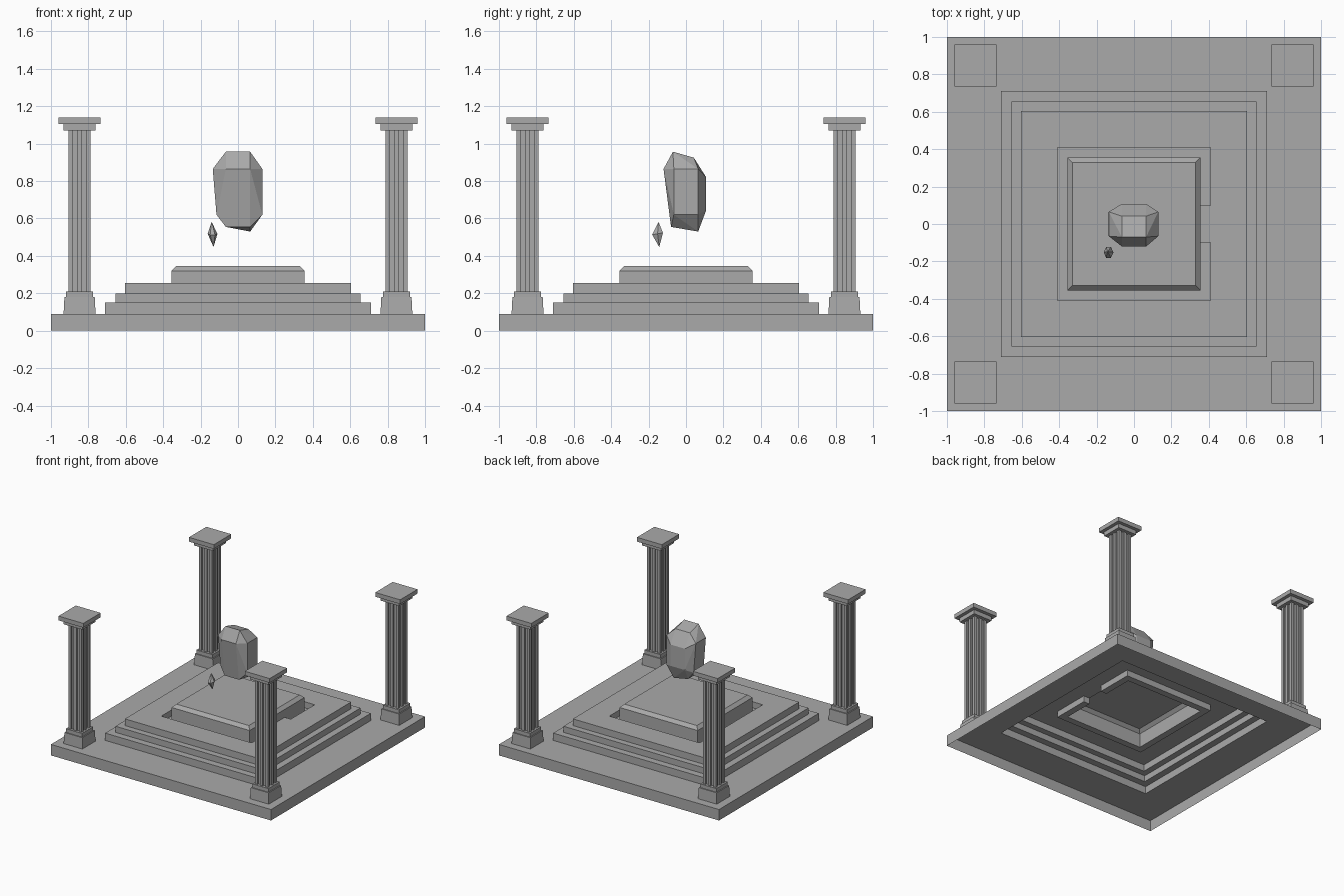
import bpy, bmesh, math
from mathutils import Vector

cube = bpy.data.objects.get("Cube")
if cube:
    bpy.data.objects.remove(cube, do_unlink=True)

stone = bpy.data.materials.new("grey_stone")
stone.use_nodes = True
GREY = (0.4, 0.4, 0.4, 1)
stone.diffuse_color = GREY
stone.node_tree.nodes["Principled BSDF"].inputs["Base Color"].default_value = GREY


def finish(bm, name):
    """Turn a bmesh into a flat-shaded stone object."""
    mesh = bpy.data.meshes.new(name)
    bm.to_mesh(mesh)
    bm.free()
    mesh.materials.append(stone)
    obj = bpy.data.objects.new(name, mesh)
    bpy.context.collection.objects.link(obj)
    return obj


def loft(bm, rings, bottom=True):
    """Skin matching counter-clockwise rings, capping the last one."""
    rows = [[bm.verts.new(p) for p in ring] for ring in rings]
    n = len(rows[0])
    for a, b in zip(rows, rows[1:]):
        for i in range(n):
            j = (i + 1) % n
            bm.faces.new((a[i], a[j], b[j], b[i]))
    bm.faces.new(rows[-1])
    if bottom:
        bm.faces.new(rows[0][::-1])


def square(half, z, c=(0, 0)):
    return [(c[0] + sx * half, c[1] + sy * half, z)
            for sx, sy in ((-1, -1), (1, -1), (1, 1), (-1, 1))]


# Stepped terrace with a sunken channel around the raised altar, open below
DECK, FLOOR = 0.255, 0.205
IN, OUT, GAP = 0.355, 0.41, 0.10
profile = [(1, 0), (1, 0.09), (0.71, 0.09), (0.71, 0.15), (0.655, 0.15),
           (0.655, 0.2), (0.605, 0.2), (0.605, DECK), (OUT, DECK),
           (OUT, FLOOR), (IN, FLOOR), (IN, DECK), (IN, 0.32), (0.33, 0.345)]
bm = bmesh.new()
loft(bm, [square(h, z) for h, z in profile], bottom=False)

# Crossing that interrupts the channel on the left side
for y in (-GAP, GAP):
    near = [f for f in bm.faces if 0.35 < f.calc_center_median().x < 0.42]
    geom = near + list({e for f in near for e in f.edges}) + list({v for f in near for v in f.verts})
    bmesh.ops.bisect_plane(bm, geom=geom, plane_co=(0, y, 0), plane_no=(0, 1, 0))
gone = []
for f in bm.faces:
    c = f.calc_center_median()
    if IN - 0.01 < c.x < OUT + 0.01 and abs(c.y) < GAP and c.z < DECK - 0.001:
        gone.append(f)
bmesh.ops.delete(bm, geom=gone, context='FACES')


def quad(*points):
    bm.faces.new([bm.verts.new(p) for p in points])


quad((IN, -GAP, DECK), (OUT, -GAP, DECK), (OUT, GAP, DECK), (IN, GAP, DECK))
quad((IN, -GAP, FLOOR), (OUT, -GAP, FLOOR), (OUT, -GAP, DECK), (IN, -GAP, DECK))
quad((OUT, GAP, FLOOR), (IN, GAP, FLOOR), (IN, GAP, DECK), (OUT, GAP, DECK))
bmesh.ops.remove_doubles(bm, verts=bm.verts, dist=0.0005)
finish(bm, "stepped_terrace")


def fluted(half, depth, z, c):
    """Square outline with two grooves on every side."""
    s = half / 5
    cuts = [(-5 * s, 0), (-3 * s, 0), (-3 * s, depth), (-s, depth), (-s, 0),
            (s, 0), (s, depth), (3 * s, depth), (3 * s, 0)]
    ring = []
    for k in range(4):
        ca, sa = round(math.cos(k * math.pi / 2)), round(math.sin(k * math.pi / 2))
        for u, d in cuts:
            v = d - half
            ring.append((c[0] + u * ca - v * sa, c[1] + u * sa + v * ca, z))
    return ring


# Four corner columns
foot = [(0.0855, 0.09), (0.081, 0.18), (0.073, 0.18), (0.073, 0.21)]
head = [(0.085, 1.07), (0.085, 1.105), (0.113, 1.105), (0.113, 1.14)]
for side, sx in (("left", 1), ("right", -1)):
    for end, sy in (("front", -1), ("back", 1)):
        c = (sx * 0.847, sy * 0.847)
        bm = bmesh.new()
        loft(bm, [square(h, z, c) for h, z in foot])
        loft(bm, [fluted(0.059, 0.012, z, c) for z in (0.21, 1.07)])
        loft(bm, [square(h, z, c) for h, z in head])
        finish(bm, f"{end}_{side}_column")


def hull(points, name):
    """Faceted convex stone around the points."""
    bm = bmesh.new()
    for p in points:
        bm.verts.new(p)
    res = bmesh.ops.convex_hull(bm, input=bm.verts)
    loose = [v for v in res["geom_interior"] if isinstance(v, bmesh.types.BMVert)]
    bmesh.ops.delete(bm, geom=loose, context='VERTS')
    bmesh.ops.dissolve_limit(bm, angle_limit=math.radians(3),
                             verts=bm.verts, edges=bm.edges)
    bmesh.ops.recalc_face_normals(bm, faces=bm.faces)
    return finish(bm, name)


# Large floating crystal: small ends joined by two eight-sided girdles
W = 0.065
pts = []
for s in (-W, W):
    pts += [(s, -0.07, 0.957), (s, 0.042, 0.925)]
    pts += [(s, -0.12, 0.865), (s, 0.108, 0.82)]
    pts += [(s, -0.09, 0.62), (s, 0.108, 0.645)]
    pts += [(-0.135, s, 0.865), (0.13, s, 0.865)]
    pts += [(-0.115, s, 0.62), (0.13, s, 0.62)]
    pts += [(s, -0.08, 0.555), (s, W, 0.53 if s > 0 else 0.555)]
hull(pts, "large_crystal")

# Small floating shard
mid = Vector((-0.136, -0.152, 0.518))
ring = [mid + Vector((0.026 * math.cos(a), 0.033 * math.sin(a), 0.006 * math.sin(a)))
        for a in (k * math.pi / 3 for k in range(6))]
hull(ring + [(-0.141, -0.147, 0.582), (-0.131, -0.143, 0.447)], "small_crystal")
